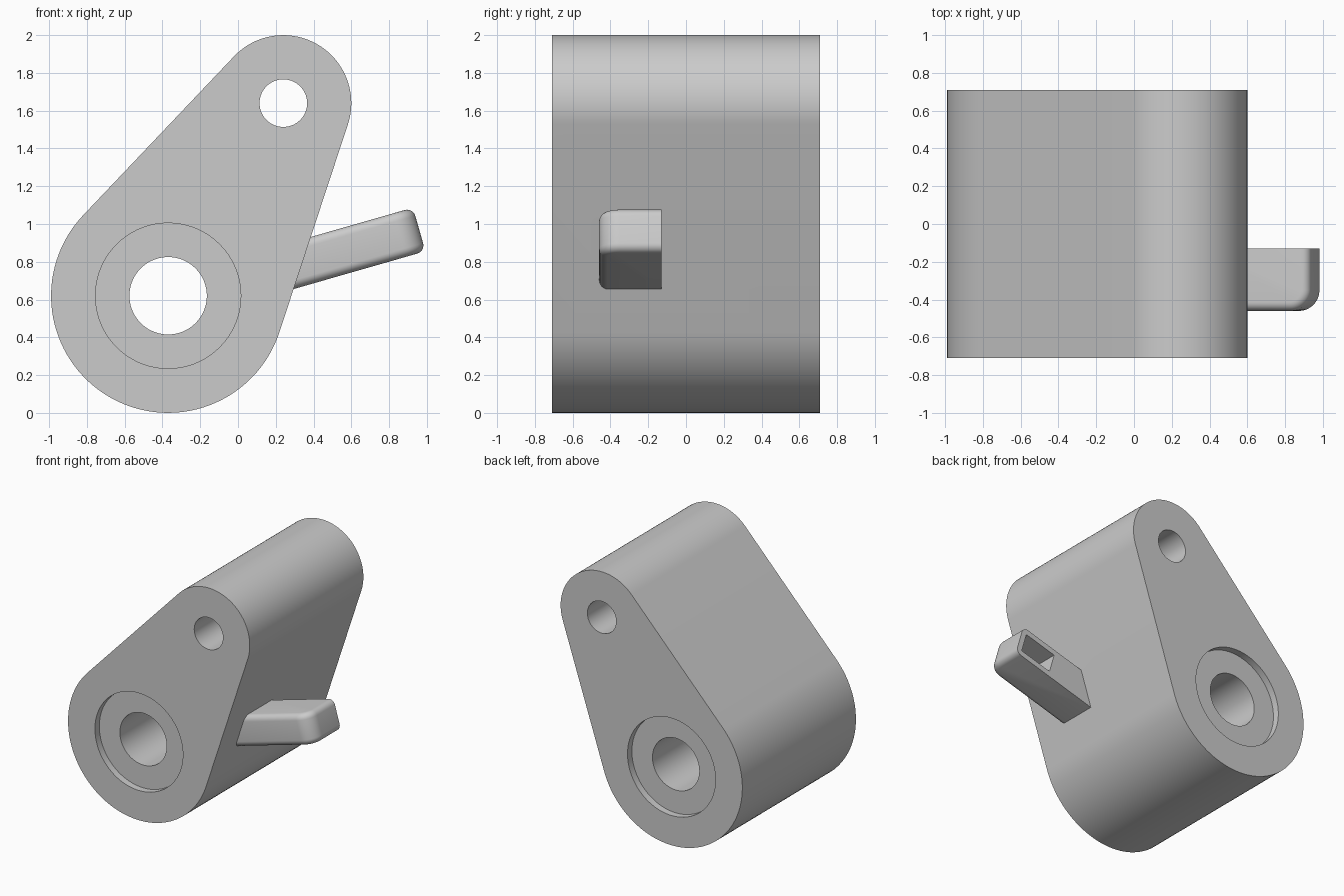
import bpy, bmesh, math
from mathutils import Vector

cube = bpy.data.objects.get("Cube")
if cube:
    bpy.data.objects.remove(cube)

grey = bpy.data.materials.new("plain grey")
grey.use_nodes = True
colour = (0.6, 0.6, 0.6, 1)
grey.diffuse_color = colour
grey.node_tree.nodes["Principled BSDF"].inputs["Base Color"].default_value = colour

BIG, BIG_R = Vector((-0.37, 0, 0.62)), 0.62
SMALL, SMALL_R = Vector((0.24, 0, 1.64)), 0.36
HALF = 0.71


def arc(centre, r, a0, a1, n):
    """Points on an arc in the xz plane."""
    return [centre + Vector((math.cos(a), 0, math.sin(a))) * r
            for a in (a0 + (a1 - a0) * i / n for i in range(n + 1))]


def prism(name, points, direction, bevel_rule=None, bevel=0.0):
    """Extrude a closed outline, optionally rounding the edges a rule picks."""
    bm = bmesh.new()
    face = bm.faces.new([bm.verts.new(p) for p in points])
    ext = bmesh.ops.extrude_face_region(bm, geom=[face], use_keep_orig=True)
    moved = [g for g in ext["geom"] if isinstance(g, bmesh.types.BMVert)]
    bmesh.ops.translate(bm, verts=moved, vec=direction)
    bmesh.ops.recalc_face_normals(bm, faces=bm.faces)
    if bevel_rule:
        edges = [e for e in bm.edges if bevel_rule(e)]
        bmesh.ops.bevel(bm, geom=edges, offset=bevel, segments=6,
                        profile=0.5, affect='EDGES')
    mesh = bpy.data.meshes.new(name)
    bm.to_mesh(mesh)
    bm.free()
    mesh.materials.append(grey)
    obj = bpy.data.objects.new(name, mesh)
    bpy.context.collection.objects.link(obj)
    return obj


def drill(name, centre, r, y0, y1):
    ring = arc(centre + Vector((0, y0, 0)), r, 0, math.tau, 72)[:-1]
    return prism(name, ring, Vector((0, y1 - y0, 0)))


def combine(target, tool, operation):
    """Apply a boolean and remove the tool."""
    tool.hide_render = True
    mod = target.modifiers.new("combine", 'BOOLEAN')
    mod.object, mod.operation, mod.solver = tool, operation, 'EXACT'
    bpy.context.view_layer.objects.active = target
    bpy.ops.object.modifier_apply(modifier=mod.name)
    bpy.data.objects.remove(tool)


# Lever body: two round ends joined by their common tangents
axis = SMALL - BIG
theta = math.atan2(axis.z, axis.x)
alpha = math.acos((BIG_R - SMALL_R) / axis.length)
outline = (arc(SMALL, SMALL_R, theta - alpha, theta + alpha, 48)
           + arc(BIG, BIG_R, theta + alpha, theta + math.tau - alpha, 64))
front = Vector((0, -HALF, 0))
body = prism("lever_body", [p + front for p in outline], Vector((0, 2 * HALF, 0)))

# Bores and the shallow recesses on both faces
combine(body, drill("small_bore", SMALL, 0.126, -1, 1), 'DIFFERENCE')
combine(body, drill("large_bore", BIG, 0.205, -1, 1), 'DIFFERENCE')
for side in (-1, 1):
    recess = drill("recess", BIG, 0.385, side * (HALF - 0.055), side * 1)
    combine(body, recess, 'DIFFERENCE')

# Side tab, in a frame tilted upwards
TILT = math.radians(16)
U = Vector((math.cos(TILT), 0, math.sin(TILT)))
W = Vector((-math.sin(TILT), 0, math.cos(TILT)))
END, LOW, HIGH = 1.19, 0.549, 0.789
Y0, Y1, ROOT, CORNER = -0.46, -0.13, 0.35, 0.11


def tab_point(u, y, w):
    return U * u + W * w + Vector((0, y, 0))


corner = [(END - CORNER + CORNER * math.sin(a), Y0 + CORNER - CORNER * math.cos(a))
          for a in (math.pi / 2 * i / 12 for i in range(13))]
plan = [(ROOT, Y0)] + corner + [(END, Y1), (ROOT, Y1)]


def outer_rim(edge):
    a, b = (v.co for v in edge.verts)
    mid = (a + b) / 2
    along_rim = abs((a - b).dot(W)) < 0.001
    return along_rim and mid.y < Y1 - 0.01 and mid.dot(U) > ROOT + 0.01


tab = prism("side_tab", [tab_point(u, y, LOW) for u, y in plan],
            W * (HIGH - LOW), outer_rim, 0.045)

# Pocket in the back of the tab
WALL = 0.042
pocket_plan = [(END - WALL - 0.27, Y0 + WALL), (END - WALL - 0.06, Y0 + WALL),
               (END - WALL, Y0 + WALL + 0.06), (END - WALL, 0), (END - WALL - 0.27, 0)]
pocket = prism("pocket", [tab_point(u, y, LOW + WALL) for u, y in pocket_plan],
               W * (HIGH - LOW - 2 * WALL))
combine(tab, pocket, 'DIFFERENCE')

# Join the tab to the body and shade
combine(body, tab, 'UNION')
bpy.ops.object.select_all(action='DESELECT')
body.select_set(True)
bpy.context.view_layer.objects.active = body
bpy.ops.object.shade_smooth_by_angle(angle=math.radians(30))
